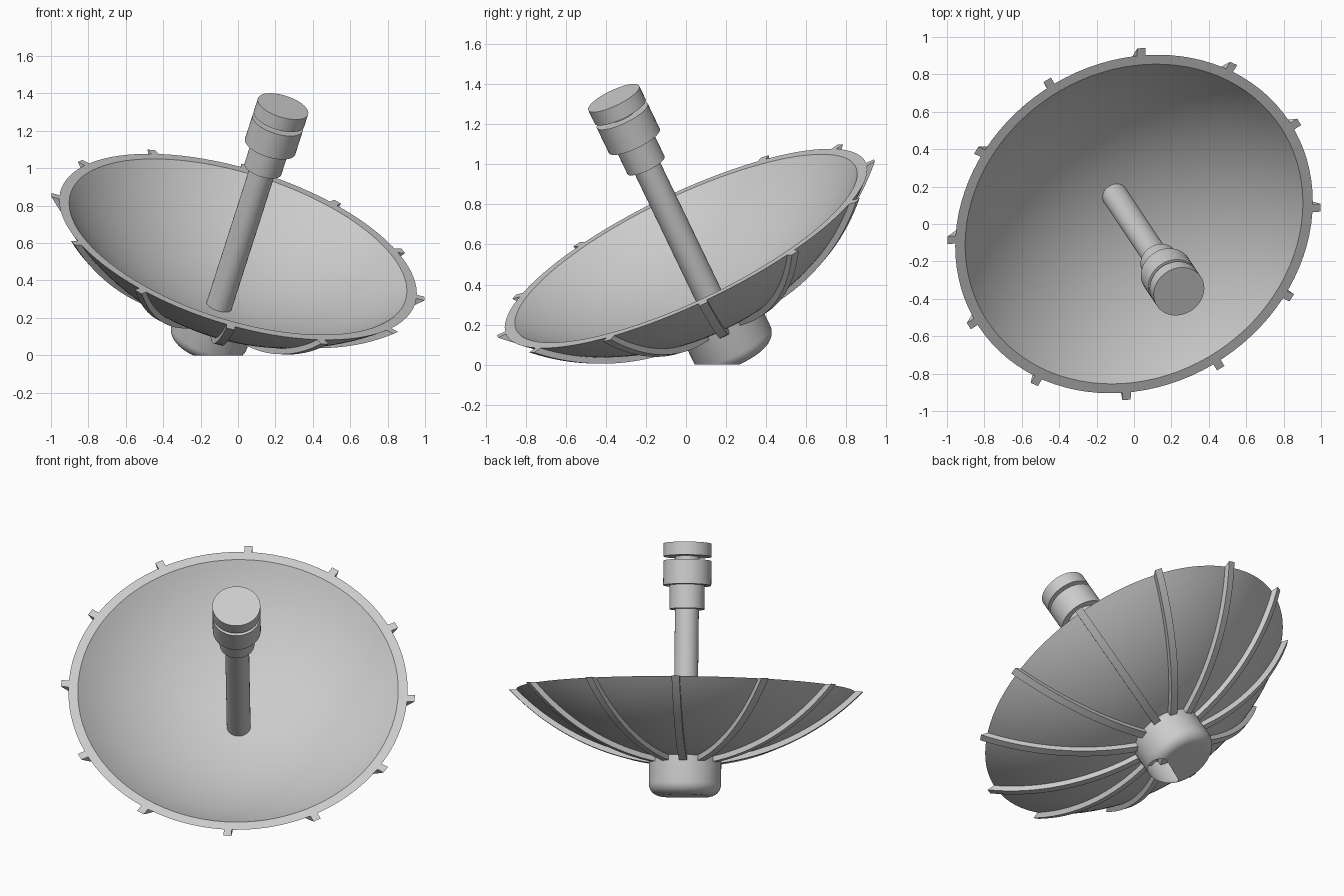
import bpy, bmesh
from math import sin, cos, asin, sqrt, pi, radians
from mathutils import Matrix, Vector

if "Cube" in bpy.data.objects:
    bpy.data.objects.remove(bpy.data.objects["Cube"], do_unlink=True)

grey = bpy.data.materials.new("light_grey")
grey.use_nodes = True
colour = (0.6, 0.6, 0.6, 1)
grey.diffuse_color = colour
grey.node_tree.nodes["Principled BSDF"].inputs["Base Color"].default_value = colour

# Dish frame: rim centre at the origin, axis along local z, then tilted
TILT = (Matrix.Translation((0, 0, 0.58)) @ Matrix.Rotation(radians(33.7), 4, "Z")
        @ Matrix.Rotation(radians(30), 4, "X"))
RIM, DEPTH = 0.995, 0.41
RADIUS = (RIM ** 2 + DEPTH ** 2) / (2 * DEPTH)
CENTRE = RADIUS - DEPTH


def finish(bm, name, ground_cut=False):
    bmesh.ops.remove_doubles(bm, verts=bm.verts, dist=1e-5)
    bmesh.ops.recalc_face_normals(bm, faces=bm.faces)
    bm.transform(TILT)
    if ground_cut:
        bmesh.ops.bisect_plane(bm, geom=bm.verts[:] + bm.edges[:] + bm.faces[:],
                               plane_co=(0, 0, 0), plane_no=(0, 0, 1), clear_inner=True)
    mesh = bpy.data.meshes.new(name)
    bm.to_mesh(mesh)
    bm.free()
    mesh.materials.append(grey)
    obj = bpy.data.objects.new(name, mesh)
    bpy.context.collection.objects.link(obj)
    bpy.ops.object.select_all(action="DESELECT")
    obj.select_set(True)
    bpy.context.view_layer.objects.active = obj
    bpy.ops.object.shade_smooth_by_angle(angle=radians(30))
    return obj


def lathe(name, profile, steps=64, ground_cut=False):
    """Spin (radius, height) points round the dish axis."""
    bm = bmesh.new()
    verts = [bm.verts.new((r, 0, z)) for r, z in profile]
    edges = [bm.edges.new(pair) for pair in zip(verts, verts[1:])]
    bmesh.ops.spin(bm, geom=verts + edges, cent=(0, 0, 0), axis=(0, 0, 1),
                   angle=2 * pi, steps=steps)
    return finish(bm, name, ground_cut)


def arc(rim, depth, count, offset=0.0, start=0.0):
    """Points on a spherical bowl from near its bottom out to the rim plane."""
    radius = (rim ** 2 + depth ** 2) / (2 * depth)
    centre = radius - depth
    radius += offset
    end = asin(sqrt(radius ** 2 - centre ** 2) / radius)
    angles = [start + (end - start) * i / count for i in range(count + 1)]
    return [(radius * sin(a), centre - radius * cos(a)) for a in angles]


# Bowl with a flat rim
inner = arc(0.94, 0.365, 24)
outer = arc(RIM, DEPTH, 24)
lathe("dish_bowl", inner + outer[::-1], 96)

# Ribs under the bowl, ending in small lugs at the rim
bm = bmesh.new()
low = arc(RIM, DEPTH, 20, offset=0.031, start=0.1)
high = arc(RIM, DEPTH, 20, offset=-0.02, start=0.1)
for k in range(12):
    turn = Matrix.Rotation(radians(87.7 + 30 * k), 4, "Z")
    rings = []
    for (ra, za), (rb, zb) in zip(low, high):
        corners = ((ra, -0.023, za), (ra, 0.023, za), (rb, 0.023, zb), (rb, -0.023, zb))
        rings.append([bm.verts.new(turn @ Vector(c)) for c in corners])
    for a, b in zip(rings, rings[1:]):
        for i in range(4):
            j = (i + 1) % 4
            bm.faces.new((a[i], a[j], b[j], b[i]))
    bm.faces.new(rings[0])
    bm.faces.new(rings[-1])
finish(bm, "dish_ribs")

# Rounded hub behind the bowl, open where it meets the ground
ROUND, HUB, END = 0.07, 0.212, -0.62
curve = [(HUB - ROUND + ROUND * cos(a), END + ROUND - ROUND * sin(a))
         for a in [i * pi / 16 for i in range(9)]]
lathe("rear_hub", [(0, -0.385), (HUB, -0.385)] + curve + [(0, END)], ground_cut=True)

# Feed mast with its stepped receiver head
lathe("feed_mast", [(0, -0.39), (0.07, -0.39), (0.07, 0.49), (0, 0.49)], 48)
lathe("receiver_head", [(0, 0.48), (0.103, 0.48), (0.103, 0.62), (0.141, 0.62),
                        (0.141, 0.765), (0.07, 0.765), (0.07, 0.79), (0.141, 0.79),
                        (0.141, 0.867), (0, 0.867)], 48)
